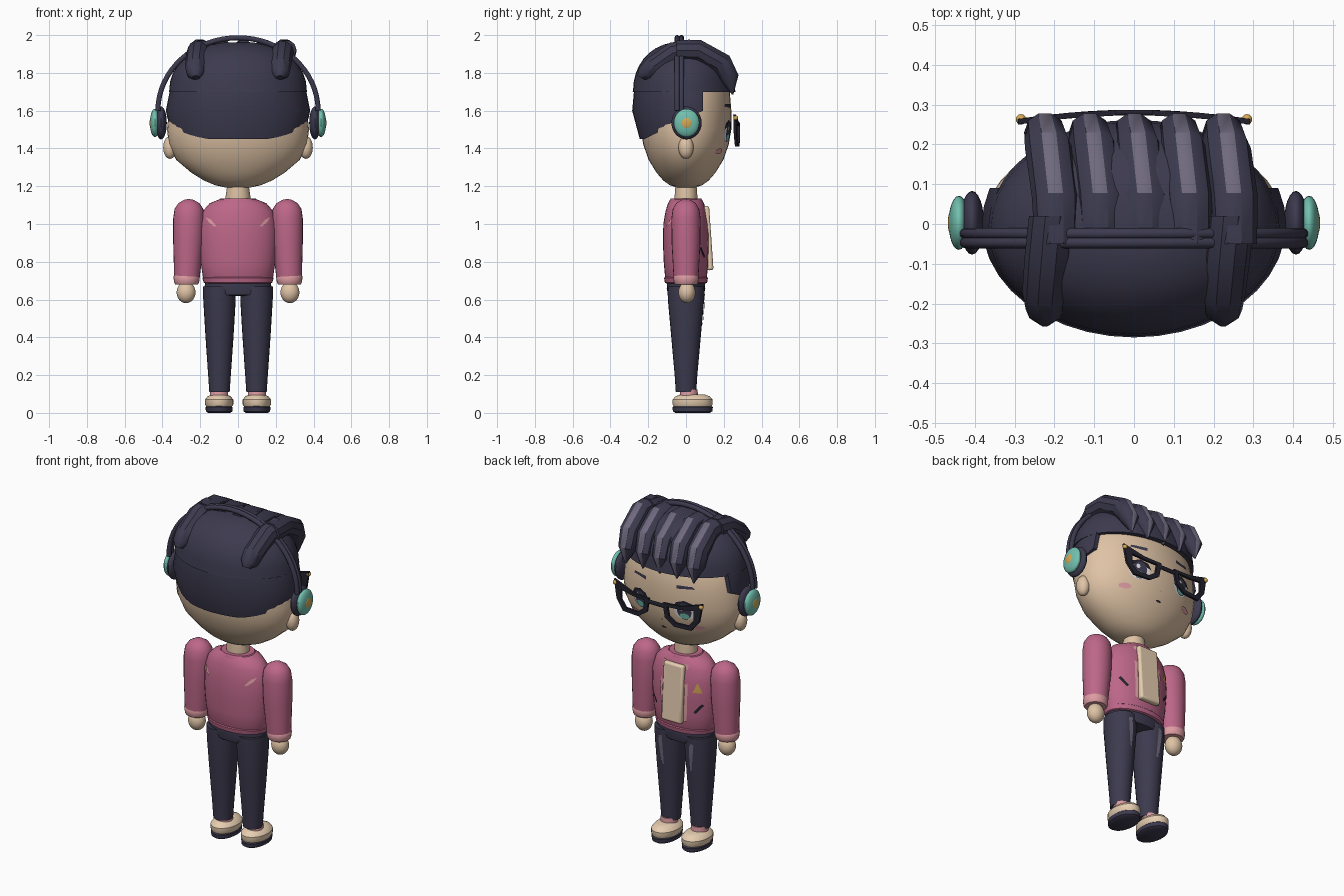
import bpy, bmesh
from math import sin, cos, pi, sqrt, radians

cube = bpy.data.objects.get("Cube")
if cube:
    bpy.data.objects.remove(cube, do_unlink=True)


def material(name, hexcode):
    rgb = [int(hexcode[i:i + 2], 16) / 255 for i in (0, 2, 4)]
    col = [c / 12.92 if c < 0.04 else ((c + 0.055) / 1.055) ** 2.4 for c in rgb] + [1]
    m = bpy.data.materials.new(name)
    m.use_nodes = True
    m.diffuse_color = col
    m.node_tree.nodes["Principled BSDF"].inputs["Base Color"].default_value = col
    return m


HAIR = material("dark_indigo", "3c3a4e")
SHINE = material("grey_violet", "6f697d")
SKIN = material("skin", "dfc3a5")
JACKET = material("rose_pink", "bd6788")
PALE = material("pale_pink", "dd9ca2")
GOLD = material("gold", "d6a956")
TEAL = material("teal", "72c0af")
CREAM = material("cream", "e6cdb0")
BLACK = material("near_black", "23222e")
WHITE = material("soft_white", "e6e4ea")


def finish(name, bm, *mats):
    bmesh.ops.recalc_face_normals(bm, faces=bm.faces)
    me = bpy.data.meshes.new(name)
    bm.to_mesh(me)
    bm.free()
    for m in mats:
        me.materials.append(m)
    ob = bpy.data.objects.new(name, me)
    bpy.context.collection.objects.link(ob)
    bpy.ops.object.select_all(action="DESELECT")
    ob.select_set(True)
    bpy.context.view_layer.objects.active = ob
    bpy.ops.object.shade_smooth_by_angle(angle=radians(35))
    return ob


def skin_rings(rings):
    """Bridge rings of points and close both ends."""
    bm = bmesh.new()
    loops = [[bm.verts.new(p) for p in r] for r in rings]
    n = len(loops[0])
    for a, b in zip(loops, loops[1:]):
        for i in range(n):
            j = (i + 1) % n
            bm.faces.new((a[i], a[j], b[j], b[i]))
    bm.faces.new(loops[0])
    bm.faces.new(loops[-1])
    return bm


def stack(levels, x=0, y=0, n=32):
    """Vertical loft of ellipses: z, x radius, y radius, optional x shift."""
    rings = []
    for z, rx, ry, *dx in levels:
        cx = x + (dx[0] if dx else 0)
        rings.append([(cx + rx * cos(2 * pi * i / n), y + ry * sin(2 * pi * i / n), z) for i in range(n)])
    return skin_rings(rings)


def ball(name, loc, size, mat):
    bm = bmesh.new()
    bmesh.ops.create_uvsphere(bm, u_segments=24, v_segments=14, radius=1)
    bmesh.ops.scale(bm, vec=size, verts=bm.verts)
    bmesh.ops.translate(bm, vec=loc, verts=bm.verts)
    return finish(name, bm, mat)


def surface(levels, x, z, cx=0, side=1):
    """Depth of an elliptical loft at x, z."""
    for a, b in zip(levels, levels[1:]):
        if a[0] <= z <= b[0]:
            t = (z - a[0]) / (b[0] - a[0])
            rx, ry = (a[k] + t * (b[k] - a[k]) for k in (1, 2))
            return side * ry * sqrt(max(0, 1 - ((x - cx) / rx) ** 2))
    return 0


def patch(name, pts, mat, levels, off=0.005, cx=0, side=1):
    """Thin painted shape that hugs a lofted part."""
    bm = bmesh.new()
    mid = [sum(p[k] for p in pts) / len(pts) for k in (0, 1)]
    vs = [bm.verts.new((x, surface(levels, x, z, cx, side) + side * off, z)) for x, z in [mid] + list(pts)]
    for i in range(1, len(vs)):
        bm.faces.new((vs[0], vs[i], vs[i % len(pts) + 1]))
    ob = finish(name, bm, mat)
    if ob.data.polygons[0].normal.y * side < 0:
        ob.data.flip_normals()


def oval(x, z, rx, rz, n=16):
    return [(x + rx * cos(2 * pi * i / n), z + rz * sin(2 * pi * i / n)) for i in range(n)]


# Head and neck
head = [(1.19, .05, .04), (1.205, .12, .085), (1.23, .18, .12), (1.27, .245, .155), (1.34, .328, .198),
        (1.42, .366, .226), (1.5, .376, .24), (1.6, .366, .24), (1.72, .34, .23), (1.8, .28, .19)]
finish("head", stack(head, n=40), SKIN)
finish("neck", stack([(1.08, .065, .06), (1.15, .065, .06), (1.22, .055, .055)]), SKIN)

# Hair cap, and the lower band trimmed around the face and nape
cap = []
for i in range(9):
    a = pi / 2 * i / 9
    if i == 0:
        cap.append((1.70, .366, .272))
    cap.append((1.71 + .255 * sin(a), .364 * cos(a) ** .85, .27 * cos(a) ** .85))
finish("hair_cap", stack(cap, y=-.01, n=40), HAIR)
bm = stack([(1.45, .35, .245), (1.6, .382, .285), (1.71, .36, .275)], n=40)
for co, no in (((0, .09, 0), (0, 1, 0)), ((0, .09, 1.6), (0, .15, -.31))):
    cut = bmesh.ops.bisect_plane(bm, geom=bm.verts[:] + bm.edges[:] + bm.faces[:],
                                 plane_co=co, plane_no=no, clear_outer=True)
    edges = [e for e in cut["geom_cut"] if isinstance(e, bmesh.types.BMEdge)]
    bmesh.ops.holes_fill(bm, edges=edges)
finish("hair_back", bm, HAIR)


def lock(name, path, shine):
    """Ten-sided tuft along a path of x, y, z, radius, tilt; flat side up."""
    rings = []
    for x, y, z, r, tilt in path:
        ring = []
        for i in range(10):
            a = 2 * pi * (i + .5) / 10
            u, v = r * sin(a), r * cos(a)
            ring.append((x + u, y + v * sin(radians(tilt)), z + v * cos(radians(tilt))))
        rings.append(ring)
    bm = skin_rings(rings)
    bm.faces.ensure_lookup_table()
    if shine:
        for k in range(1, len(path) - 1):
            bm.faces[k * 10 + 9].material_index = 1
    finish(name, bm, HAIR, SHINE)


# Fringe locks and swept-back locks
for i in range(-2, 3):
    x = i * .112
    lock("fringe_lock", [(x + .03, -.05, 1.92, .055, 0), (x + .027, .07, 1.918, .06, 8),
                         (x + .01, .19, 1.85, .06, 45), (x, .23, 1.775, .052, 75),
                         (x, .247, 1.685, .004, 90)], True)
    r, drop = (.06, 0) if abs(i) == 2 else (.045, .012)
    lock("back_lock", [(x + .02, .02, 1.92 - drop, r, 0), (x + .01, -.07, 1.905 - drop, r, -18),
                       (x, -.17, 1.835 - drop, r * .95, -38), (x, -.215, 1.795 - drop, r * .8, -50),
                       (x, -.24, 1.775 - drop, r * .35, -60)], False)

# Headphone band made of two tubes
for y in (-.047, -.024):
    cu = bpy.data.curves.new("headphone_band", "CURVE")
    cu.dimensions = "3D"
    cu.bevel_depth = .014
    cu.bevel_resolution = 3
    cu.use_fill_caps = True
    sp = cu.splines.new("POLY")
    sp.points.add(32)
    for i, p in enumerate(sp.points):
        p.co = (.424 * cos(pi * i / 32), y, 1.6 + .386 * sin(pi * i / 32), 1)
    cu.materials.append(HAIR)
    bpy.context.collection.objects.link(bpy.data.objects.new("headphone_band", cu))

# Torso: jacket, collar, shirt panel
torso = [(.69, .172, .1), (.71, .185, .11), (.8, .198, .118), (.9, .206, .122), (1.0, .204, .12),
         (1.07, .185, .108), (1.11, .15, .095), (1.13, .1, .083)]
finish("jacket", stack(torso), JACKET)
finish("jacket_hem", stack([(.685, .17, .102), (.69, .182, .112), (.715, .189, .116), (.72, .18, .11)]), JACKET)
finish("collar", stack([(1.1, .11, .09), (1.12, .108, .09), (1.135, .095, .08), (1.136, .07, .062)]), JACKET)


def slab(name, size, loc, tilt, mat):
    bpy.ops.mesh.primitive_cube_add(size=2, location=loc, rotation=(radians(tilt), 0, 0))
    ob = bpy.context.object
    ob.name = name
    ob.scale = size
    bpy.ops.object.transform_apply(location=False, rotation=False)
    ob.data.materials.append(mat)
    bev = ob.modifiers.new("soft_edges", "BEVEL")
    bev.width = .012
    bev.segments = 3
    bpy.ops.object.shade_smooth_by_angle(angle=radians(35))


slab("shirt_front", (.066, .018, .17), (0, .116, .925), 4, CREAM)
finish("hips", stack([(.62, .1, .07), (.625, .165, .095), (.66, .178, .102), (.7, .172, .1)]), HAIR)
patch("chest_badge", [(-.165, .945), (-.115, .945), (-.14, 1.005)], GOLD, torso)

leg = [(.11, .054, .054), (.2, .06, .06), (.4, .074, .078), (.6, .086, .096), (.67, .086, .098)]
eye_x = .145
for s in (1, -1):
    # Ears and ear cups
    ball("ear", (s * .36, 0, 1.405), (.036, .04, .06), SKIN)
    ball("ear_cup", (s * .407, .003, 1.535), (.03, .08, .087), HAIR)
    ball("ear_cup_shell", (s * .44, .003, 1.535), (.026, .068, .075), TEAL)
    ball("ear_cup_button", (s * .456, .003, 1.535), (.012, .034, .037), GOLD)
    # Sleeve, cuff, hand
    finish("sleeve", stack([(.72, .068, .066, .01 * s), (.9, .08, .076, .003 * s), (1.03, .083, .077),
                            (1.08, .076, .07), (1.11, .056, .052), (1.128, .025, .023), (1.132, .004, .004)],
                           x=s * .26, n=24), JACKET)
    finish("cuff", stack([(.68, .06, .058), (.69, .066, .064), (.72, .07, .068), (.728, .066, .064)],
                         x=s * .272, n=24), PALE)
    ball("hand", (s * .275, .005, .638), (.05, .045, .057), SKIN)
    # Trouser leg, sock, shoe
    finish("trouser_leg", stack(leg, x=s * .098, n=24), HAIR)
    patch("trouser_shine", [(s * .085, .46), (s * .1, .47), (s * .118, .63), (s * .09, .64)],
          SHINE, leg, cx=s * .098)
    finish("sock", stack([(.07, .05, .05), (.125, .046, .046)], x=s * .1, y=.015, n=24), PALE)
    finish("shoe", stack([(.03, .066, .098), (.045, .075, .106), (.07, .075, .106), (.087, .062, .092),
                          (.098, .04, .062)], x=s * .1, y=.035), CREAM)
    finish("sole", stack([(0, .058, .092), (.008, .07, .104), (.03, .072, .107), (.036, .066, .1)],
                         x=s * .1, y=.035), HAIR)
    # Jacket lapels, pockets, back slashes
    patch("lapel_edge", [(s * .06, .76), (s * .082, .77), (s * .09, .95), (s * .08, 1.1), (s * .055, 1.1)],
          PALE, torso, off=.007)
    patch("pocket", [(s * .12, .83), (s * .13, .82), (s * .17, .87), (s * .16, .88)], BLACK, torso)
    patch("back_slash", [(s * .125, .985), (s * .115, .99), (s * .145, 1.025), (s * .17, 1.035), (s * .155, 1.01)],
          PALE, torso, side=-1)
    # Eyes, brows, blush
    x = s * eye_x
    patch("eye_white", oval(x, 1.485, .06, .052), WHITE, head, .004)
    patch("upper_lash", [(x - .066, 1.5), (x - .045, 1.535), (x, 1.55), (x + .045, 1.535), (x + .066, 1.5),
                         (x, 1.522)], BLACK, head, .006)
    patch("iris", oval(x, 1.485, .04, .05), HAIR, head, .007)
    patch("iris_glow", oval(x, 1.457, .028, .018), TEAL, head, .009)
    patch("eye_glint", oval(x + .014, 1.505, .011, .013), WHITE, head, .0095)
    patch("eyebrow", [(s * .1, 1.615), (s * .1, 1.635), (s * .19, 1.635), (s * .2, 1.622)], HAIR, head)
    patch("blush", oval(s * .21, 1.385, .034, .015), PALE, head)
    # Cat-eye glasses rim, cut out and thickened
    outer = [(.045, 1.535), (.16, 1.54), (.292, 1.58), (.272, 1.47), (.225, 1.41), (.12, 1.41), (.06, 1.45)]
    inner = [(.075, 1.518), (.16, 1.52), (.24, 1.532), (.24, 1.475), (.208, 1.434), (.128, 1.434), (.085, 1.465)]
    bm = bmesh.new()
    loops = [[bm.verts.new((s * px, .287 - .27 * px * px, pz)) for px, pz in l] for l in (outer, inner)]
    for i in range(7):
        j = (i + 1) % 7
        bm.faces.new((loops[0][i], loops[0][j], loops[1][j], loops[1][i]))
    ext = bmesh.ops.extrude_face_region(bm, geom=bm.faces[:])
    bmesh.ops.translate(bm, vec=(0, -.014, 0), verts=[v for v in ext["geom"] if isinstance(v, bmesh.types.BMVert)])
    finish("glasses_rim", bm, BLACK)
    ball("glasses_stud", (s * .284, .263, 1.562), (.013, .013, .013), GOLD)

slab("glasses_bridge", (.06, .007, .012), (0, .28, 1.515), 0, BLACK)
patch("nose", oval(0, 1.405, .007, .005, 8), PALE, head)
patch("mouth", oval(0, 1.35, .018, .006, 10), BLACK, head)
